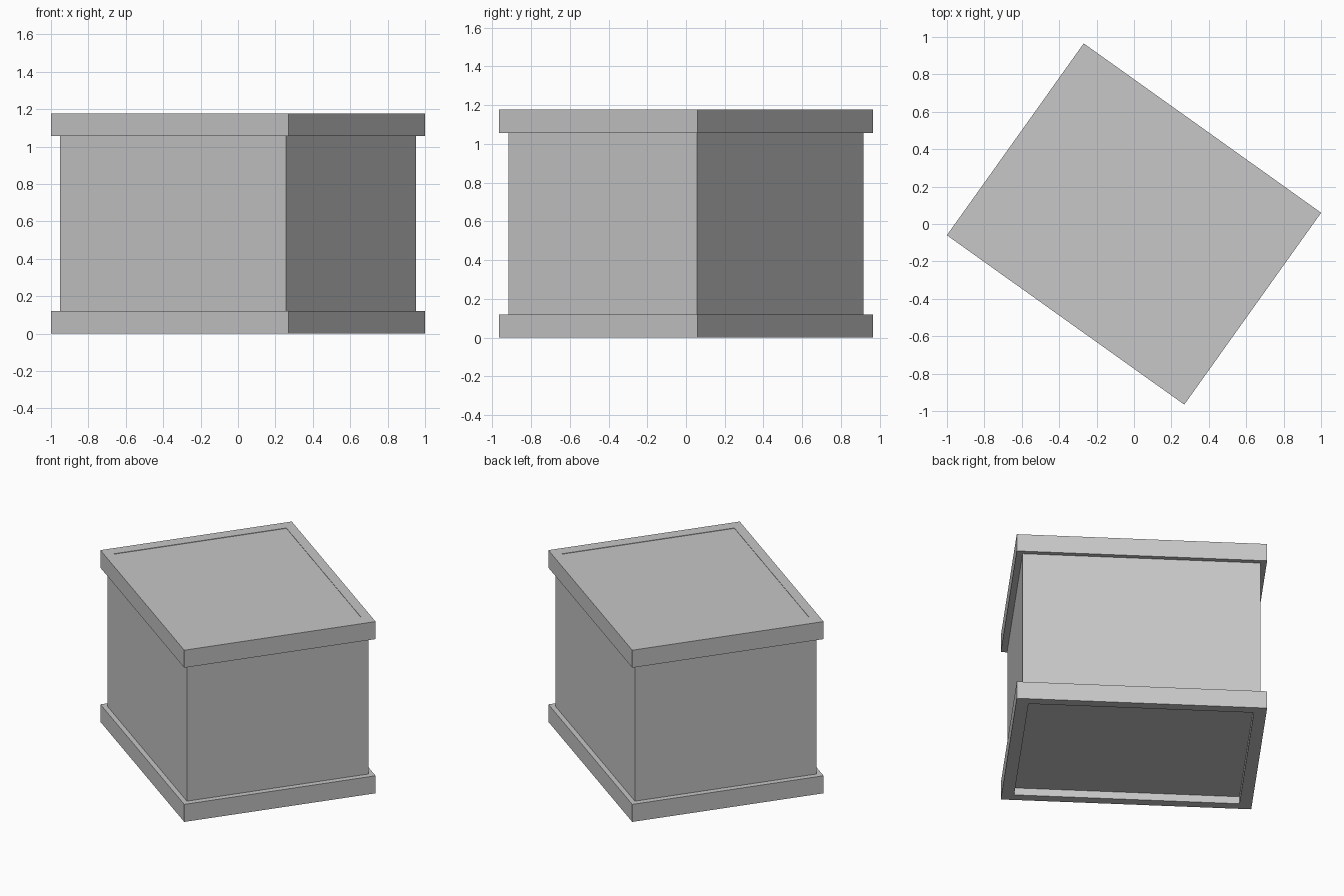
import bpy
import bmesh
import math
from mathutils import Matrix, Vector

cube = bpy.data.objects.get("Cube")
if cube:
    bpy.data.objects.remove(cube, do_unlink=True)

LENGTH, WIDTH, HEIGHT = 1.559, 1.26, 1.176
SLAB = 0.12
TURN = Matrix.Rotation(math.radians(-35.5), 4, "Z")

grey = bpy.data.materials.new("plain grey")
grey.use_nodes = True
colour = (0.57, 0.57, 0.57, 1)
grey.diffuse_color = colour
grey.node_tree.nodes["Principled BSDF"].inputs["Base Color"].default_value = colour


def box(name, bottom, top, scale=1.0, panel_side=0, depth=0.0):
    """Upright box, with an optional sunken panel on its top (1) or underside (-1)."""
    bm = bmesh.new()
    bmesh.ops.create_cube(bm, size=1)
    size = Vector((LENGTH * scale, WIDTH * scale, top - bottom))
    bmesh.ops.scale(bm, vec=size, verts=bm.verts)
    bmesh.ops.translate(bm, vec=(0, 0, (bottom + top) / 2), verts=bm.verts)
    if panel_side:
        bm.normal_update()
        panel = next(f for f in bm.faces if f.normal.z * panel_side > 0.9)
        # Rim first, then the sunken step inside it
        bmesh.ops.inset_region(bm, faces=[panel], thickness=0.01)
        for v in panel.verts:
            v.co.x = math.copysign(LENGTH * 0.45, v.co.x)
            v.co.y = math.copysign(WIDTH * 0.45, v.co.y)
        floor = bmesh.ops.extrude_discrete_faces(bm, faces=[panel])["faces"][0]
        bmesh.ops.translate(bm, vec=(0, 0, -panel_side * depth), verts=floor.verts)
    bmesh.ops.transform(bm, matrix=TURN, verts=bm.verts)
    bmesh.ops.recalc_face_normals(bm, faces=bm.faces)
    mesh = bpy.data.meshes.new(name)
    bm.to_mesh(mesh)
    bm.free()
    mesh.materials.append(grey)
    obj = bpy.data.objects.new(name, mesh)
    bpy.context.collection.objects.link(obj)
    return obj


# Base with a hollow underside, main body, and lid with a faint top panel
box("base_slab", 0, SLAB, panel_side=-1, depth=0.05)
box("body", SLAB - 0.02, HEIGHT - SLAB + 0.02, scale=0.95)
box("lid_slab", HEIGHT - SLAB, HEIGHT, panel_side=1, depth=0.003)
